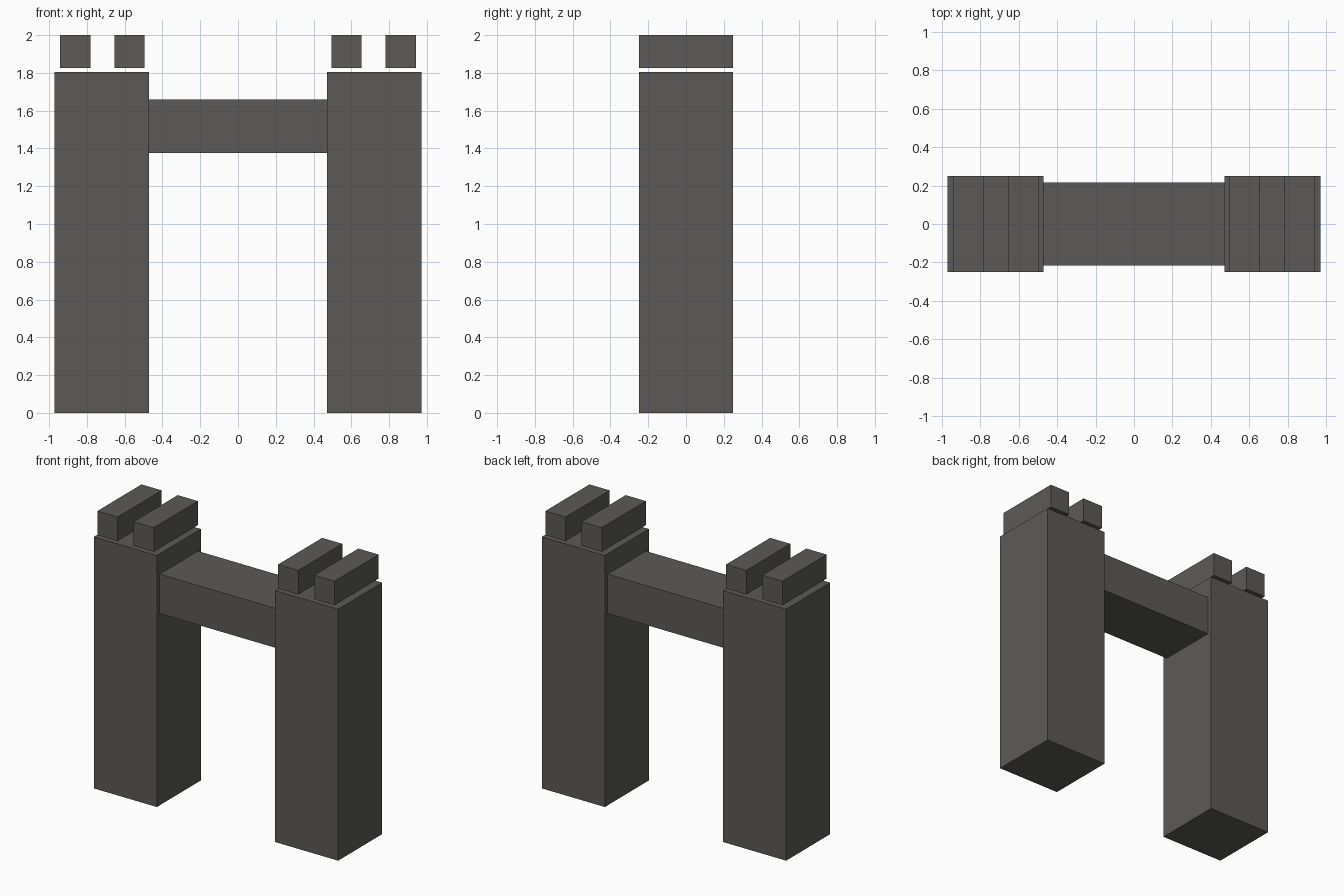
import bpy

if "Cube" in bpy.data.objects:
    bpy.data.objects.remove(bpy.data.objects["Cube"])

# One flat dark stone colour
stone = bpy.data.materials.new("dark_grey_stone")
stone.diffuse_color = (0.105, 0.102, 0.098, 1)
stone.use_nodes = True
stone.node_tree.nodes["Principled BSDF"].inputs["Base Color"].default_value = stone.diffuse_color


def box(name, x0, x1, y0, y1, z0, z1):
    """Axis-aligned block given by its limits."""
    bpy.ops.mesh.primitive_cube_add(size=1)
    ob = bpy.context.object
    ob.name = name
    ob.location = ((x0 + x1) / 2, (y0 + y1) / 2, (z0 + z1) / 2)
    ob.scale = (x1 - x0, y1 - y0, z1 - z0)
    bpy.ops.object.transform_apply(location=True, rotation=False, scale=True)
    ob.data.materials.append(stone)
    return ob


def mirrored_box(name, x0, x1, *limits):
    """Block on the right side and its mirror image on the left."""
    box("right_" + name, x0, x1, *limits)
    box("left_" + name, -x1, -x0, *limits)


# Two towers
mirrored_box("tower", 0.47, 0.971, -0.25, 0.25, 0, 1.806)

# Battlement blocks floating just above each tower
mirrored_box("inner_battlement", 0.494, 0.654, -0.25, 0.25, 1.827, 2.0)
mirrored_box("outer_battlement", 0.781, 0.942, -0.25, 0.25, 1.827, 2.0)

# Bridge between the towers
box("bridge", -0.47, 0.47, -0.217, 0.217, 1.377, 1.66)
